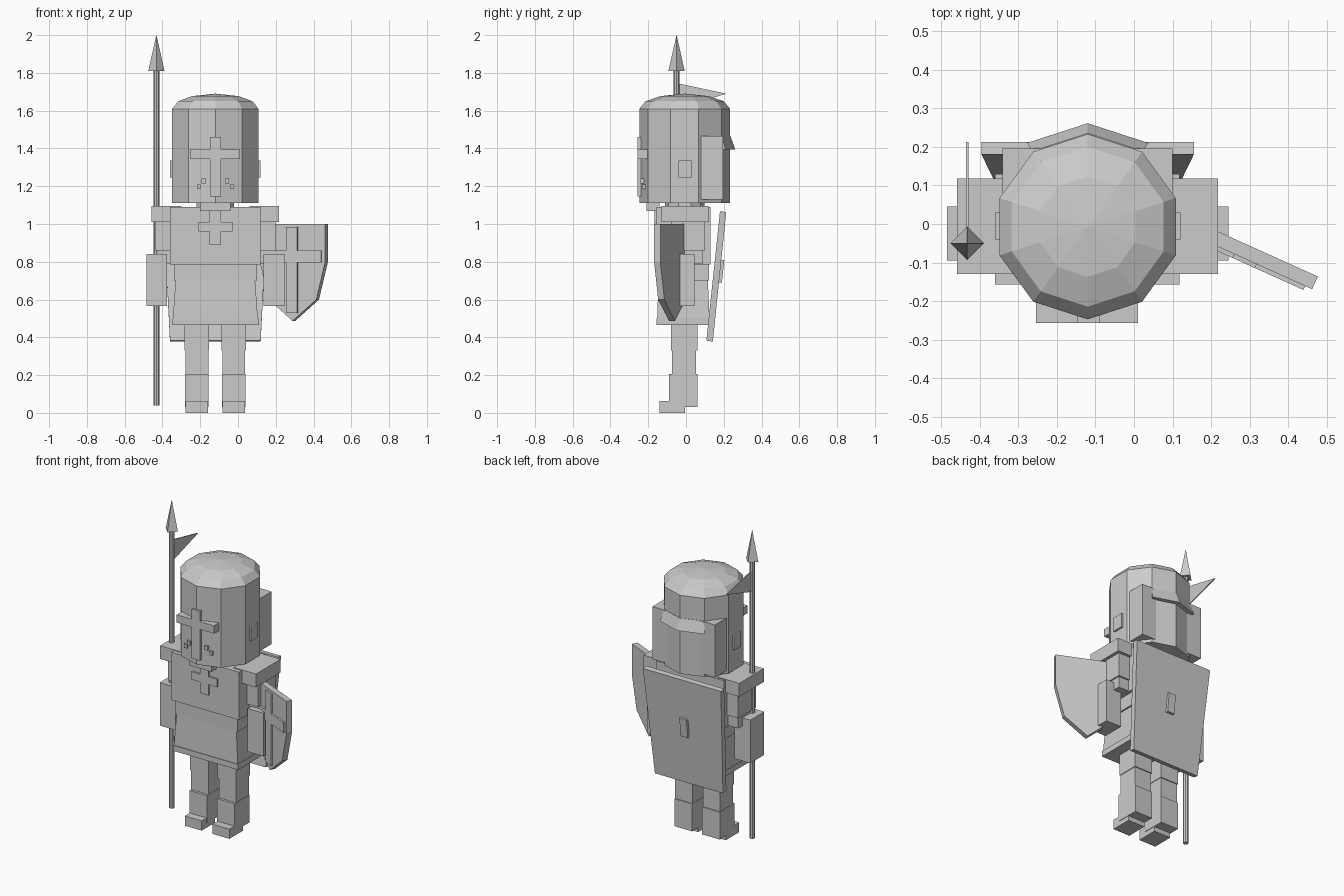
import bpy, math
from mathutils import Matrix, Vector

if "Cube" in bpy.data.objects:
    bpy.data.objects.remove(bpy.data.objects["Cube"])

CX = -0.12          # body centre line
HY = -0.007         # helmet centre in y
gray = bpy.data.materials.new("plain gray")
gray.diffuse_color = (0.6, 0.6, 0.6, 1)
gray.use_nodes = True
gray.node_tree.nodes["Principled BSDF"].inputs["Base Color"].default_value = gray.diffuse_color


def loft(name, rings, mat=None):
    """Join rings of equal length with quads and cap both ends."""
    n = len(rings[0])
    verts = [Vector(v) for r in rings for v in r]
    if mat:
        verts = [mat @ v for v in verts]
    faces = [tuple(range(n))[::-1], tuple(range(n * (len(rings) - 1), n * len(rings)))]
    for k in range(len(rings) - 1):
        a, b = k * n, (k + 1) * n
        for i in range(n):
            j = (i + 1) % n
            faces.append((a + i, a + j, b + j, b + i))
    me = bpy.data.meshes.new(name)
    me.from_pydata([tuple(v) for v in verts], [], faces)
    me.materials.append(gray)
    ob = bpy.data.objects.new(name, me)
    bpy.context.collection.objects.link(ob)
    # consistent outward normals
    import bmesh
    bm = bmesh.new()
    bm.from_mesh(me)
    bmesh.ops.recalc_face_normals(bm, faces=bm.faces)
    bm.to_mesh(me)
    bm.free()
    return ob


def rect(x0, x1, y0, y1, z):
    return [(x0, y0, z), (x1, y0, z), (x1, y1, z), (x0, y1, z)]


def box(name, x0, x1, y0, y1, z0, z1, mat=None):
    return loft(name, [rect(x0, x1, y0, y1, z0), rect(x0, x1, y0, y1, z1)], mat)


def pair(name, d0, d1, y0, y1, z0, z1):
    """Mirrored boxes at distance d0..d1 from the centre line."""
    box("left_" + name, CX - d1, CX - d0, y0, y1, z0, z1)
    box("right_" + name, CX + d0, CX + d1, y0, y1, z0, z1)


def ring(cx, cy, r, z, n, start=90):
    return [(cx + r * math.cos(math.radians(start + 360 * i / n)),
             cy + r * math.sin(math.radians(start + 360 * i / n)), z) for i in range(n)]


# helmet with faceted dome
loft("helmet", [ring(CX, HY, r, z, 10) for r, z in
                [(0.24, 1.11), (0.24, 1.61), (0.207, 1.65), (0.13, 1.677), (0.002, 1.69)]])
# face cross, breathing studs, ears and rear guards
box("helmet_cross_upright", -0.148, -0.09, -0.256, -0.225, 1.145, 1.46)
box("helmet_cross_bar_left", -0.254, -0.148, -0.256, -0.18, 1.345, 1.395)
box("helmet_cross_bar_right", -0.09, 0.01, -0.256, -0.18, 1.345, 1.395)
pair("outer_stud", 0.078, 0.098, -0.232, -0.2, 1.185, 1.21)
pair("inner_stud", 0.05, 0.072, -0.24, -0.21, 1.215, 1.24)
pair("ear_plate", 0.2, 0.24, -0.04, 0.03, 1.245, 1.335)
pair("rear_guard", 0.1, 0.22, 0.08, 0.195, 1.13, 1.465)
box("chin_plate", -0.2, -0.04, -0.21, -0.14, 1.07, 1.115)

# flared rim at the back of the helmet
flare = []
for r, z in [(0.22, 1.395), (0.268, 1.395), (0.242, 1.465), (0.22, 1.465)]:
    flare.append((r, z))
loft("helmet_rear_flare", [[(CX + r * math.cos(math.radians(a)),
                             HY + r * math.sin(math.radians(a)), z) for r, z in flare]
                           for a in (54, 90, 126)])

# torso, waist and skirt
loft("neck", [ring(CX, -0.007, 0.105, z, 10) for z in (1.04, 1.115)])
box("chest", -0.36, 0.118, -0.157, 0.13, 0.785, 1.09)
box("waist", -0.34, 0.1, -0.148, 0.122, 0.7, 0.79)
loft("skirt", [rect(-0.345, 0.105, -0.153, 0.125, 0.495),
               rect(-0.33, 0.09, -0.145, 0.115, 0.71)])
box("skirt_hem", -0.348, 0.11, -0.157, 0.128, 0.465, 0.5)
box("chest_cross_upright", -0.15, -0.09, -0.168, -0.15, 0.89, 1.07)
box("chest_cross_bar", -0.21, -0.03, -0.168, -0.15, 0.96, 1.01)

# arms
pair("shoulder", 0.18, 0.338, -0.13, 0.118, 1.01, 1.095)
pair("upper_arm", 0.235, 0.318, -0.08, 0.1, 0.86, 1.01)
pair("elbow", 0.235, 0.31, -0.06, 0.09, 0.79, 0.86)
pair("forearm", 0.255, 0.365, -0.095, 0.045, 0.565, 0.84)

# legs and boots
pair("thigh", 0.033, 0.162, -0.08, 0.06, 0.33, 0.5)
pair("shin", 0.037, 0.158, -0.074, 0.054, 0.2, 0.33)
pair("boot", 0.035, 0.16, -0.09, 0.06, 0.03, 0.205)
pair("foot", 0.038, 0.157, -0.14, -0.005, 0.0, 0.062)

# spear with pennant
SX, SY = -0.432, -0.05
loft("spear_shaft", [ring(SX, SY, 0.016, z, 8) for z in (0.04, 1.82)])
loft("spear_tip", [ring(SX, SY, 0.043, 1.81, 4), ring(SX, SY, 0.0005, 2.0, 4)])
loft("pennant", [[(SX + d, -0.045, 1.61), (SX + d, 0.213, 1.69), (SX + d, -0.045, 1.745)]
                 for d in (-0.003, 0.003)])

# shield on the arm, turned outward
S = Matrix.Translation((0.285, -0.098, 0)) @ Matrix.Rotation(math.radians(-24.3), 4, 'Z')
half = [(0.19, 1.0), (0.19, 0.8), (0.138, 0.6)]
outline = half + [(0, 0.487)] + [(-x, z) for x, z in reversed(half)]
loft("arm_shield", [[(x, y, z) for x, z in outline] for y in (0.008, 0.044)], S)
box("shield_cross_upright", -0.032, 0.032, -0.003, 0.02, 0.53, 0.985, S)
box("shield_cross_bar", -0.17, 0.17, -0.003, 0.02, 0.795, 0.86, S)

# slanted board and handle on the back
loft("back_board", [
    [(CX - 0.24, 0.108, 0.383), (CX + 0.24, 0.108, 0.383),
     (CX + 0.24, 0.142, 0.377), (CX - 0.24, 0.142, 0.377)],
    [(CX - 0.275, 0.18, 1.067), (CX + 0.275, 0.18, 1.067),
     (CX + 0.275, 0.213, 1.063), (CX - 0.275, 0.213, 1.063)]])
loft("board_handle", [rect(CX - 0.025, CX + 0.025, 0.15, 0.19, 0.69),
                      rect(CX - 0.025, CX + 0.025, 0.165, 0.203, 0.81)])
